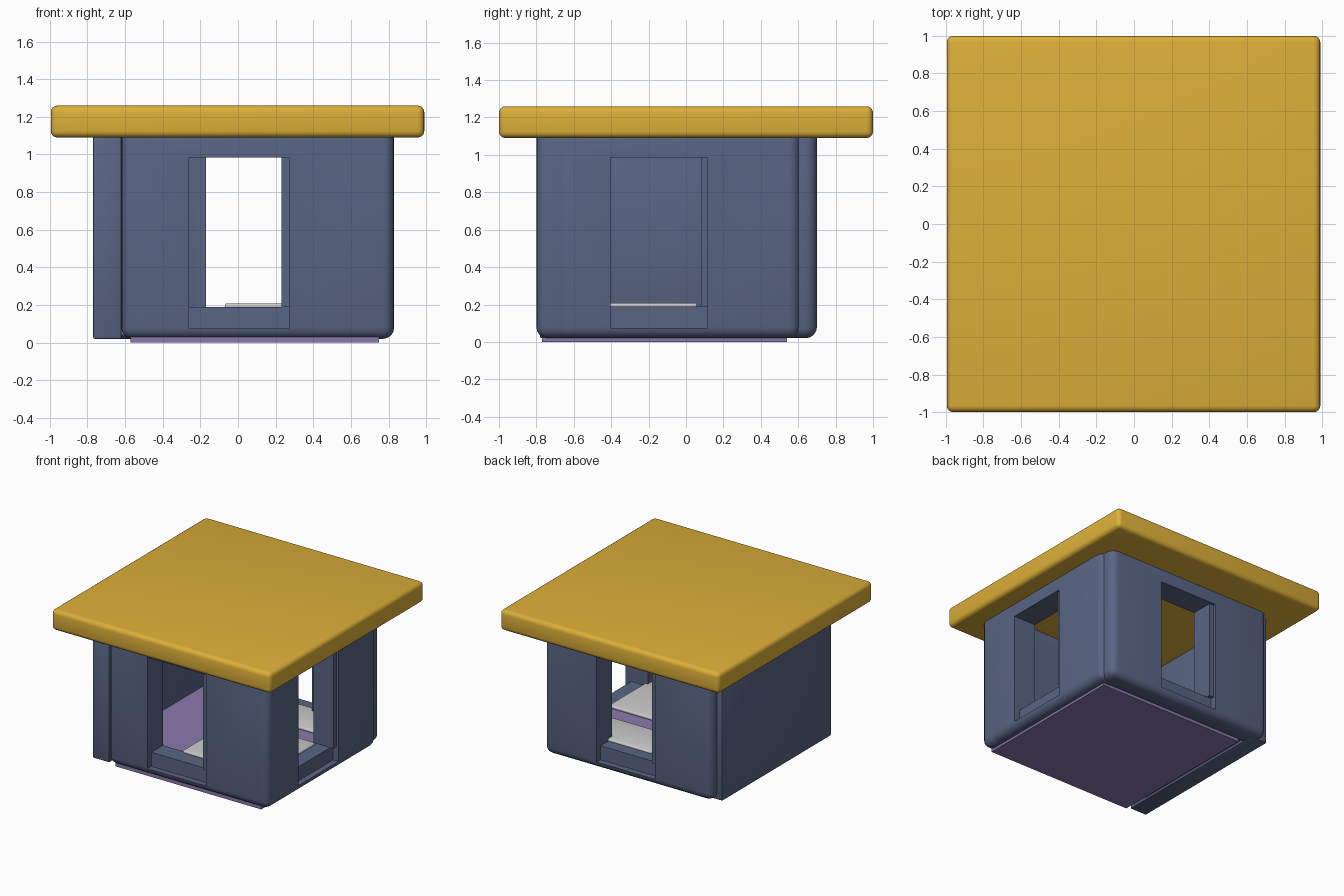
import bpy
import math

if "Cube" in bpy.data.objects:
    bpy.data.objects.remove(bpy.data.objects["Cube"])


def material(name, rgb):
    m = bpy.data.materials.new(name)
    m.diffuse_color = (*rgb, 1)
    m.use_nodes = True
    m.node_tree.nodes["Principled BSDF"].inputs["Base Color"].default_value = m.diffuse_color
    return m


SLATE = material("slate", (0.10, 0.13, 0.23))
YELLOW = material("yellow", (0.72, 0.43, 0.04))
PURPLE = material("purple", (0.26, 0.19, 0.42))


def apply_all(o):
    bpy.context.view_layer.objects.active = o
    for m in list(o.modifiers):
        bpy.ops.object.modifier_apply(modifier=m.name)


def box(name, x, y, z, mat=None, bevel=0, segments=4):
    """Box from three (low, high) ranges, optionally with rounded edges."""
    bpy.ops.mesh.primitive_cube_add(size=1, location=[sum(r) / 2 for r in (x, y, z)])
    o = bpy.context.object
    o.name = name
    o.scale = [r[1] - r[0] for r in (x, y, z)]
    bpy.ops.object.transform_apply(location=False, rotation=False, scale=True)
    if mat:
        o.data.materials.append(mat)
    if bevel:
        b = o.modifiers.new("round", 'BEVEL')
        b.width, b.segments = bevel, segments
        apply_all(o)
        bpy.ops.object.shade_smooth_by_angle(angle=math.radians(35))
    return o


def wall(name, x, y, opening_x, opening_y):
    """Rounded wall with a tall opening cut through it."""
    o = box(name, x, y, (0.02, 1.16), SLATE, 0.06)
    cutter = box("opening_cutter", opening_x, opening_y, (0.075, 0.985))
    cutter.hide_render = True
    m = o.modifiers.new("opening", 'BOOLEAN')
    m.operation, m.solver, m.object = 'DIFFERENCE', 'EXACT', cutter
    apply_all(o)
    bpy.data.objects.remove(cutter)


# Flat roof slab
box("roof", (-0.995, 0.99), (-1, 1), (1.09, 1.26), YELLOW, 0.035)

# Three walls with openings and one solid wall
wall("front_wall", (-0.62, 0.83), (-0.80, -0.60), (-0.26, 0.27), (-1, -0.4))
wall("right_wall", (0.63, 0.83), (-0.80, 0.61), (0.4, 1), (-0.405, 0.115))
wall("back_wall", (-0.72, 0.80), (0.50, 0.70), (-0.21, 0.32), (0.3, 1))
box("left_wall", (-0.77, -0.62), (-0.78, 0.63), (0.02, 1.14), SLATE, 0.008, 2)

# Recessed sill and narrow jamb in every opening
Z_SILL, Z_JAMB = (0.06, 0.19), (0.19, 1.0)
box("front_sill", (-0.27, 0.28), (-0.75, -0.60), Z_SILL, SLATE)
box("front_jamb", (0.23, 0.28), (-0.78, -0.60), Z_JAMB, SLATE)
box("right_sill", (0.63, 0.78), (-0.41, 0.12), Z_SILL, SLATE)
box("right_jamb", (0.63, 0.81), (0.08, 0.12), Z_JAMB, SLATE)
box("back_sill", (-0.22, 0.33), (0.50, 0.65), Z_SILL, SLATE)
box("back_jamb", (-0.22, -0.17), (0.50, 0.68), Z_JAMB, SLATE)

# Floor and the base plate below it
box("floor", (-0.625, 0.64), (-0.61, 0.51), (0.04, 0.183), PURPLE)
box("base_plate", (-0.57, 0.75), (-0.77, 0.54), (0.0, 0.06), PURPLE)

# Two thin floor pads
for name, y in (("front_pad", (-0.62, 0.06)), ("back_pad", (0.22, 0.55))):
    box(name, (-0.07, 0.66), y, (0.18, 0.208), None, 0.012, 3)
